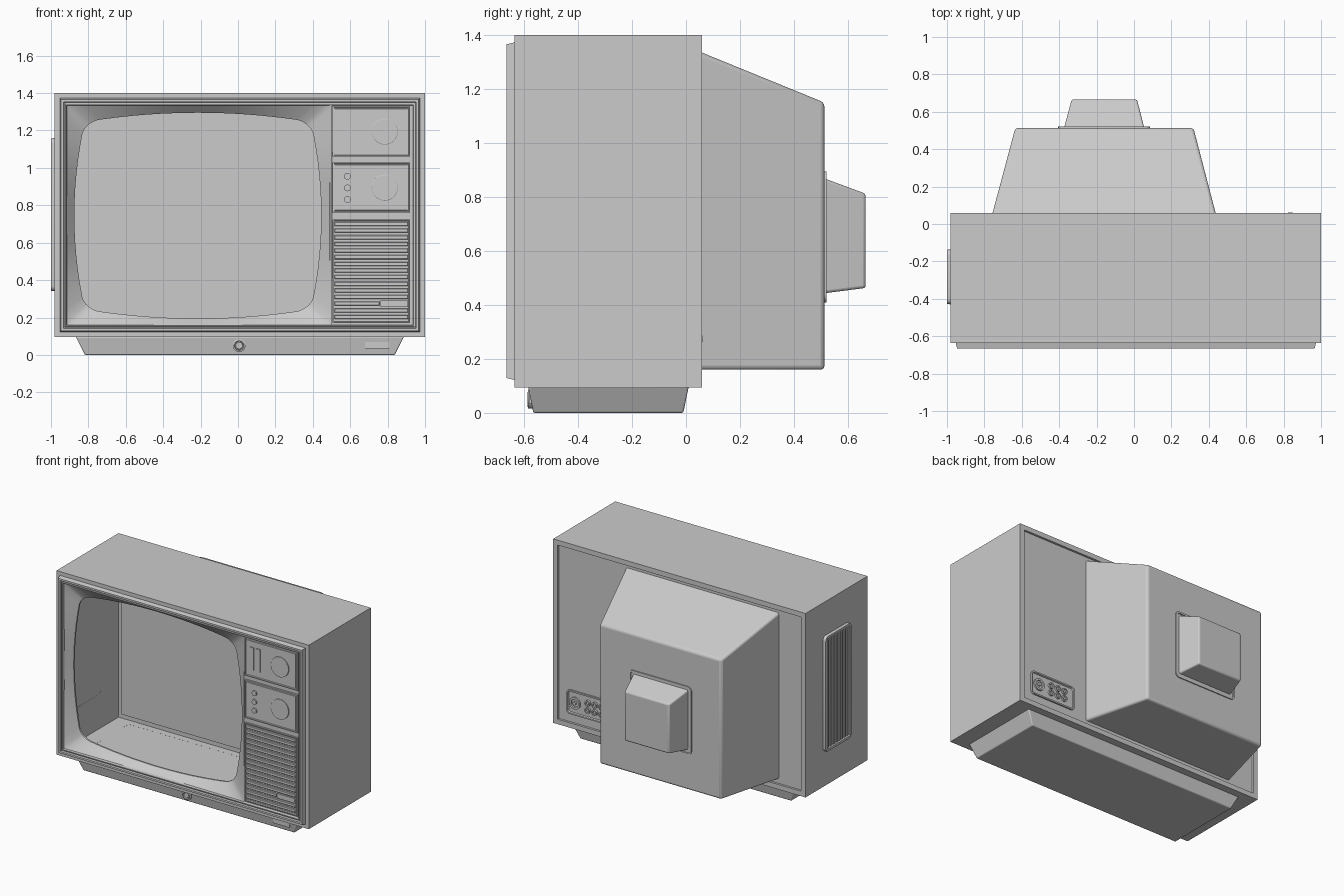
import bpy, bmesh, math

if "Cube" in bpy.data.objects:
    bpy.data.objects.remove(bpy.data.objects["Cube"])


def rect(x0, x1, z0, z1, y, inset=0.0, r=0.0, n=4):
    """Loop in the xz plane, counter-clockwise seen from the front."""
    x0, x1, z0, z1 = x0 + inset, x1 - inset, z0 + inset, z1 - inset
    if r <= 0:
        return [(x0, y, z0), (x1, y, z0), (x1, y, z1), (x0, y, z1)]
    r = max(r - inset, 0.004)
    pts = []
    for k, (cx, cz) in enumerate([(x0 + r, z0 + r), (x1 - r, z0 + r), (x1 - r, z1 - r), (x0 + r, z1 - r)]):
        for i in range(n + 1):
            a = math.pi + (k + i / n) * math.pi / 2
            pts.append((cx + r * math.cos(a), y, cz + r * math.sin(a)))
    return pts


def circ(cx, cz, r, y, n=32):
    return [(cx + r * math.cos(2 * math.pi * i / n), y, cz + r * math.sin(2 * math.pi * i / n)) for i in range(n)]


def loft(name, loops, start=False, end=True, back=False, bevel=0.0, side=False):
    """Skin a series of loops; back flips faces for rear parts, side turns the part to face -x."""
    bm = bmesh.new()
    rings = []
    for lp in loops:
        rings.append([bm.verts.new((p[1], -p[0], p[2]) if side else p) for p in lp])
    n = len(rings[0])
    for a, b in zip(rings, rings[1:]):
        for i in range(n):
            j = (i + 1) % n
            bm.faces.new((a[i], a[j], b[j], b[i]))
    if end:
        bm.faces.new(rings[-1])
    if start:
        bm.faces.new(rings[0][::-1])
    if back:
        bmesh.ops.reverse_faces(bm, faces=bm.faces[:])
    if start and end:
        bmesh.ops.recalc_face_normals(bm, faces=bm.faces[:])
    me = bpy.data.meshes.new(name)
    bm.to_mesh(me)
    bm.free()
    me.shade_smooth()
    me.set_sharp_from_angle(angle=math.radians(30))
    ob = bpy.data.objects.new(name, me)
    bpy.context.collection.objects.link(ob)
    if bevel:
        m = ob.modifiers.new("bevel", "BEVEL")
        m.width, m.segments, m.limit_method = bevel, 3, "ANGLE"
    return ob


def steps(name, box, profile, r=0.0, **kw):
    """Stepped panel: profile is a list of (inset, y)."""
    return loft(name, [rect(*box, y, ins, r) for ins, y in profile], **kw)


def disc(name, x, z, profile, **kw):
    """Turned part along y: profile is a list of (radius, y)."""
    return loft(name, [circ(x, z, r, y) for r, y in profile], **kw)


# cabinet shell: open front, recessed back panel
CAB = (-0.98, 1.0, 0.095, 1.4)
steps("cabinet", CAB, [(0.03, -0.635), (0, -0.635), (0, 0.06), (0.035, 0.06), (0.035, 0.045)], back=True)

# front bezel with stepped ridges
steps("front_bezel", CAB, [(0.027, -0.635), (0.034, -0.665), (0.047, -0.665), (0.05, -0.652),
                           (0.055, -0.652), (0.057, -0.66), (0.063, -0.66), (0.066, -0.635)], end=False)

# screen mask: rectangle blended to a barrel-shaped opening
outer, inner, lip = [], [], []
uv = []
corners = rect(-1, 1, -1, 1, 0, 0, 0.13, 8)
for i, p in enumerate(corners):
    uv.append((p[0], p[2]))
    if i % 9 == 8:
        q = corners[(i + 1) % len(corners)]
        uv += [(p[0] + (q[0] - p[0]) * t / 12, p[2] + (q[2] - p[2]) * t / 12) for t in range(1, 12)]
for u, v in uv:
    m = max(abs(u), abs(v))
    outer.append((-0.21 + 0.712 * u / m, -0.648, 0.75 + 0.597 * v / m))
    x, z = -0.215 + 0.66 * u * (1 - 0.085 * v * v), 0.745 + 0.55 * v * (1 - 0.09 * u * u)
    inner.append((x, -0.592, z))
    lip.append((x, -0.58, z))
loft("screen_mask", [outer, inner, lip], end=False)

# control strip and framed panels
steps("control_strip", (0.49, 0.937, 0.157, 1.345), [(0, -0.625), (0, -0.638)], start=True)
FRAME = [(0, -0.636), (0, -0.65), (0.007, -0.65), (0.009, -0.643), (0.013, -0.643), (0.014, -0.648)]
for name, z0, z1 in [("upper_panel", 1.06, 1.33), ("lower_panel", 0.76, 1.03)]:
    steps(name, (0.505, 0.92, z0, z1), FRAME)
    disc(name + "_dial", 0.785, z0 + 0.134, [(0.07, -0.646), (0.07, -0.656), (0.067, -0.658)])
for i, x in enumerate((0.55, 0.60)):
    steps(f"slider_{i}", (x, x + 0.03, 1.113, 1.275), [(0, -0.646), (0, -0.655)])
for i, z in enumerate((0.955, 0.893, 0.831)):
    disc(f"small_knob_{i}", 0.585, z, [(0.018, -0.646), (0.018, -0.657)])

# speaker grille
steps("grille_frame", (0.505, 0.92, 0.17, 0.725), [(0, -0.636), (0, -0.65), (0.007, -0.65), (0.009, -0.639)])
for i in range(15):
    z = 0.70 - i * 0.0355
    x1 = 0.757 if i == 12 else 0.908
    steps(f"grille_slat_{i}", (0.516, x1, z - 0.011, z + 0.011), [(0, -0.637), (0, -0.648), (0.003, -0.651)])
steps("grille_plate", (0.762, 0.908, 0.257, 0.291), [(0, -0.637), (0, -0.65)])
disc("grille_lamp", 0.893, 0.274, [(0.01, -0.648), (0.01, -0.654)])

# tapered base, power button and label plate
loft("base", [[(-0.867, -0.585, 0.097), (0.887, -0.585, 0.097), (0.887, 0.01, 0.097), (-0.867, 0.01, 0.097)],
              [(-0.818, -0.566, 0), (0.838, -0.566, 0), (0.838, -0.01, 0), (-0.818, -0.01, 0)]],
     start=True, bevel=0.006)
disc("power_button", 0.006, 0.05, [(0.034, -0.565), (0.034, -0.585), (0.026, -0.587), (0.023, -0.578),
                                   (0.02, -0.578), (0.018, -0.586)])
steps("base_plate", (0.68, 0.81, 0.034, 0.069), [(0, -0.56), (0, -0.581)])

# rear tube housing, its collar and the neck cover
loft("tube_housing", [rect(-0.76, 0.44, 0.16, 1.341, 0.045), rect(-0.635, 0.318, 0.16, 1.15, 0.513)],
     back=True, bevel=0.015)
steps("neck_collar", (-0.405, 0.085, 0.41, 0.895), [(0, 0.51), (0, 0.52), (0.012, 0.52), (0.014, 0.514)],
      r=0.03, back=True)
loft("neck_cover", [rect(-0.375, 0.056, 0.443, 0.87, 0.51), rect(-0.333, 0.016, 0.463, 0.812, 0.666)],
     back=True, bevel=0.01)

# rear connector panel with sockets
steps("connector_panel", (0.54, 0.90, 0.19, 0.36), [(0, 0.044), (0, 0.056), (0.01, 0.056), (0.014, 0.047)],
      r=0.025, back=True)
disc("aerial_socket", 0.835, 0.275, [(0.042, 0.046), (0.042, 0.058), (0.028, 0.058), (0.026, 0.05),
                                     (0.012, 0.05), (0.012, 0.062)], back=True)
for i in range(3):
    for j in range(2):
        disc(f"jack_{i}_{j}", 0.735 - i * 0.055, 0.25 + j * 0.052,
             [(0.021, 0.046), (0.021, 0.06), (0.012, 0.06), (0.011, 0.051)], back=True)

# side vent with vertical slats
steps("side_vent_frame", (0.135, 0.43, 0.34, 1.16), [(0, -0.979), (0.003, -1.0), (0.02, -1.0), (0.024, -0.984)],
      r=0.03, side=True)
for i in range(8):
    x = 0.172 + i * 0.0316
    steps(f"side_vent_slat_{i}", (x - 0.01, x + 0.01, 0.366, 1.134), [(0, -0.983), (0, -0.995), (0.003, -0.998)],
          side=True)
